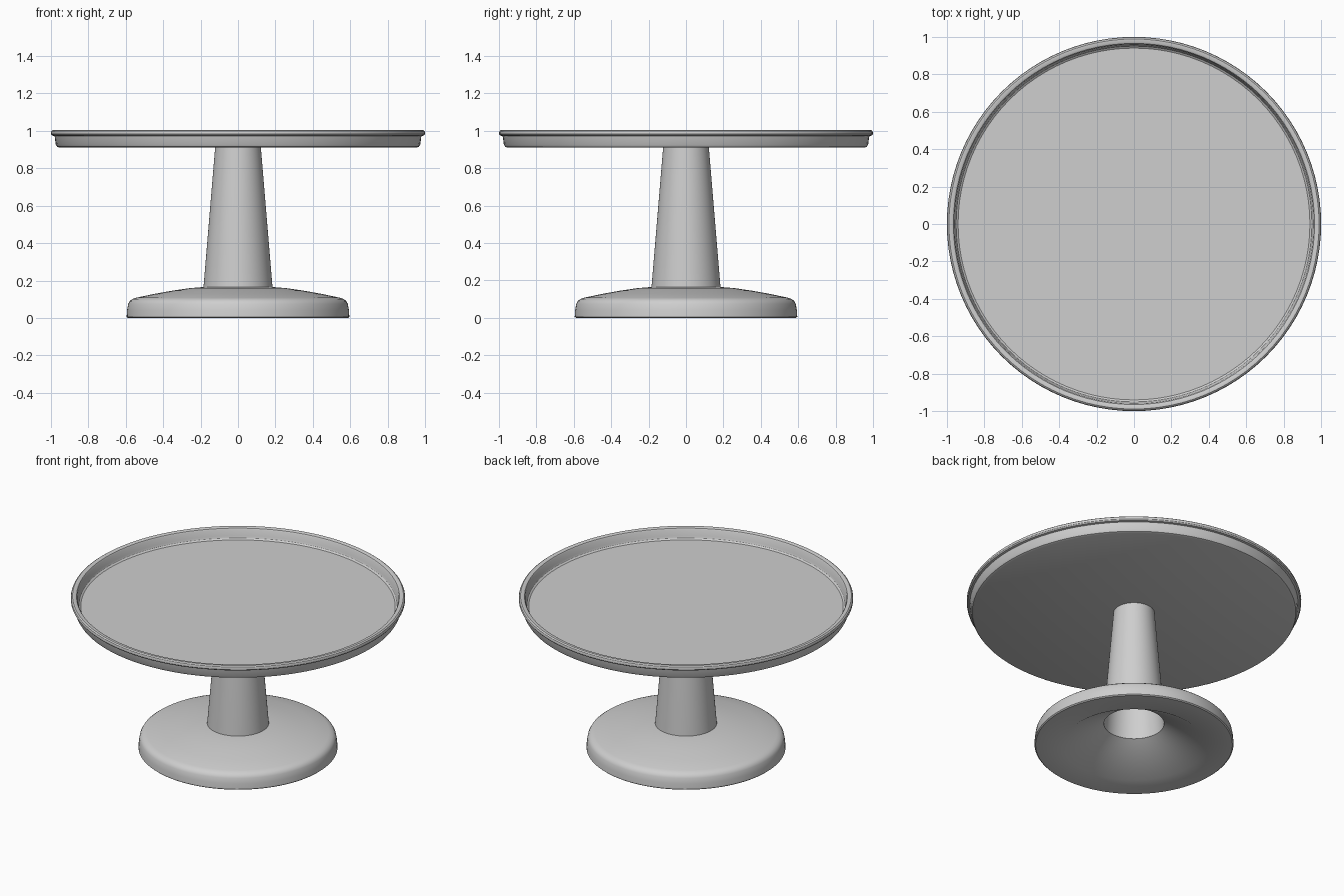
import bpy, bmesh, math

if "Cube" in bpy.data.objects:
    bpy.data.objects.remove(bpy.data.objects["Cube"], do_unlink=True)

SEGMENTS = 96

# Single glaze colour
glaze = bpy.data.materials.new("light grey")
glaze.use_nodes = True
COLOUR = (0.62, 0.62, 0.62, 1.0)
glaze.diffuse_color = COLOUR
glaze.node_tree.nodes["Principled BSDF"].inputs["Base Color"].default_value = COLOUR


def lathe(name, profile, closed=False):
    """Spin a (radius, height) profile around the z axis."""
    bm = bmesh.new()
    verts = [bm.verts.new((r, 0, z)) for r, z in profile]
    edges = [bm.edges.new(pair) for pair in zip(verts, verts[1:])]
    if closed:
        edges.append(bm.edges.new((verts[-1], verts[0])))
    bmesh.ops.spin(bm, geom=verts + edges, cent=(0, 0, 0), axis=(0, 0, 1),
                   angle=math.tau, steps=SEGMENTS, use_duplicate=False)
    bmesh.ops.remove_doubles(bm, verts=bm.verts, dist=1e-5)
    bmesh.ops.recalc_face_normals(bm, faces=bm.faces)
    mesh = bpy.data.meshes.new(name)
    bm.to_mesh(mesh)
    bm.free()
    mesh.materials.append(glaze)
    obj = bpy.data.objects.new(name, mesh)
    bpy.context.collection.objects.link(obj)
    bpy.ops.object.select_all(action='DESELECT')
    obj.select_set(True)
    bpy.context.view_layer.objects.active = obj
    bpy.ops.object.shade_smooth_by_angle(angle=math.radians(32))
    return obj


# Foot: rounded edge, gently domed top, conical hollow underneath
lathe("foot", [
    (0.425, 0.0), (0.588, 0.0), (0.595, 0.006), (0.593, 0.04),
    (0.587, 0.075), (0.579, 0.09), (0.565, 0.101), (0.545, 0.108),
    (0.45, 0.128), (0.35, 0.146), (0.26, 0.159), (0.20, 0.164), (0.183, 0.165),
    (0.181, 0.145)], closed=True)

# Stem: tapered hollow tube
lathe("stem", [
    (0.185, 0.145), (0.184, 0.17), (0.122, 0.915),
    (0.117, 0.915), (0.179, 0.17), (0.180, 0.145)], closed=True)

# Plate: flat floor, low wall and rolled rim
lathe("plate", [
    (0.0, 0.91), (0.955, 0.91), (0.967, 0.915), (0.974, 0.927), (0.979, 0.965),
    (0.981, 0.972), (0.993, 0.975), (0.999, 0.982), (1.0, 0.990), (0.997, 0.999),
    (0.989, 1.005), (0.974, 1.005), (0.965, 1.001), (0.960, 0.993),
    (0.955, 0.955), (0.950, 0.942), (0.940, 0.935), (0.0, 0.935)])
